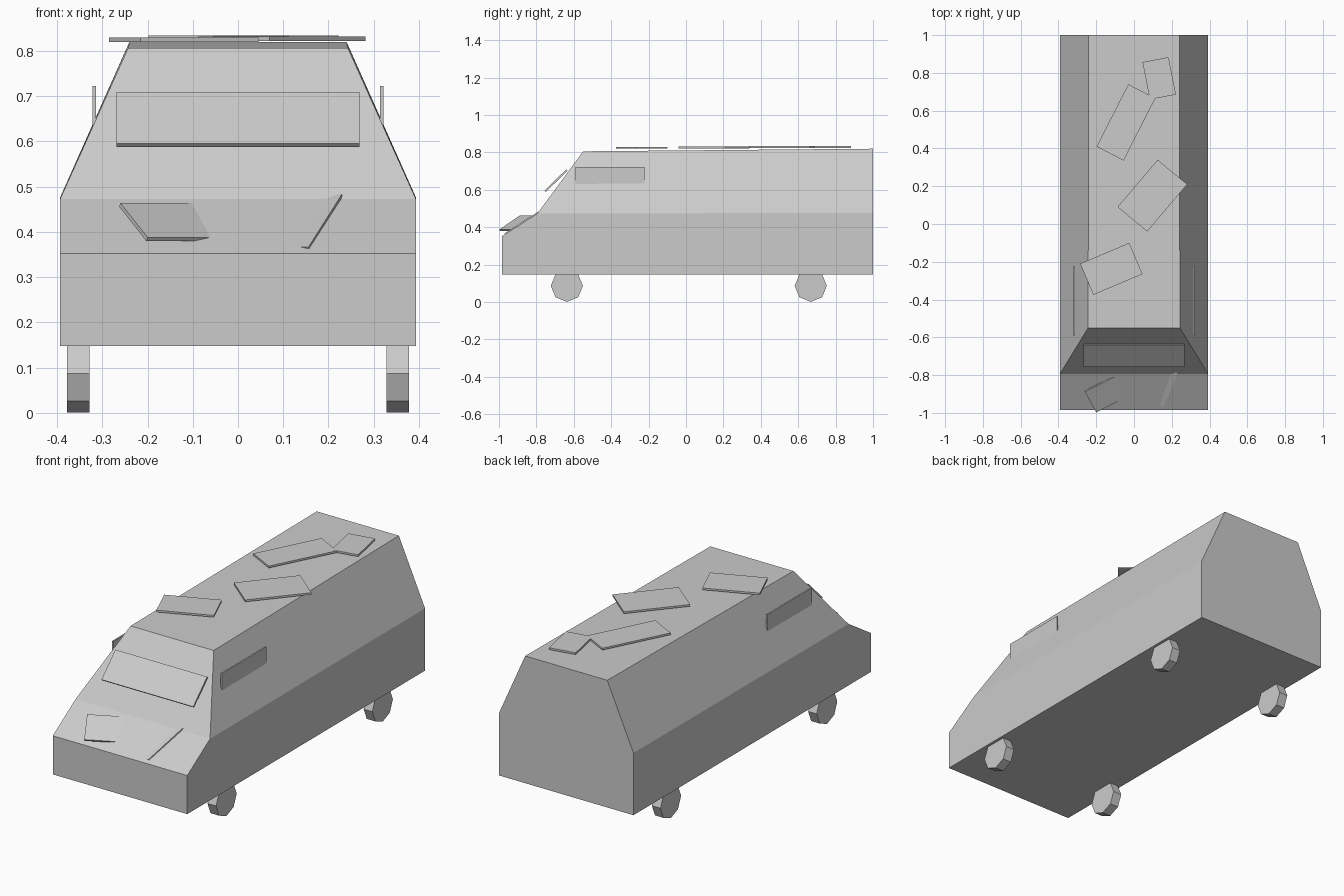
import bpy, bmesh, math
from mathutils import Vector, Matrix

if "Cube" in bpy.data.objects:
    bpy.data.objects.remove(bpy.data.objects["Cube"])

grey = bpy.data.materials.new("plain grey")
grey.diffuse_color = (0.6, 0.6, 0.6, 1)
grey.use_nodes = True
grey.node_tree.nodes["Principled BSDF"].inputs["Base Color"].default_value = grey.diffuse_color


def finish(name, bm):
    bmesh.ops.recalc_face_normals(bm, faces=bm.faces[:])
    me = bpy.data.meshes.new(name)
    bm.to_mesh(me)
    bm.free()
    me.materials.append(grey)
    ob = bpy.data.objects.new(name, me)
    bpy.context.collection.objects.link(ob)
    return ob


def plate(name, corner, u, v, t=0.01):
    """Thin slab: top corner plus two edge vectors, thickness going down."""
    c, u, v = Vector(corner), Vector(u), Vector(v)
    n = u.cross(v).normalized()
    if n.z < 0:
        n = -n
    bm = bmesh.new()
    bmesh.ops.create_cube(bm, size=1)
    for w in bm.verts:
        p = w.co + Vector((0.5, 0.5, 0.5))
        w.co = c + u * p.x + v * p.y - n * t * (1 - p.z)
    return finish(name, bm)


# van body: outline of one side, mirrored and bridged across
half = [(0.393, -0.985, 0.148), (0.393, -0.985, 0.352), (0.393, -0.795, 0.473),
        (0.243, -0.55, 0.806), (0.24, 1.0, 0.82), (0.393, 1.0, 0.477),
        (0.393, 1.0, 0.148)]
bm = bmesh.new()
R = [bm.verts.new(p) for p in half]
L = [bm.verts.new((-x, y, z)) for x, y, z in half]
for side in (R, L):
    bm.faces.new([side[i] for i in (0, 1, 2, 5, 6)])
    bm.faces.new([side[i] for i in (2, 3, 4, 5)])
for a, b in ((0, 1), (1, 2), (2, 3), (3, 4), (6, 0)):
    bm.faces.new((R[a], R[b], L[b], L[a]))
bm.faces.new((R[4], R[5], R[6], L[6], L[5], L[4]))   # back panel
finish("van_body", bm)

# octagonal wheels, one corner pointing down
for sx, sn in ((1, "right"), (-1, "left")):
    for y, yn in ((-0.637, "front"), (0.667, "rear")):
        bm = bmesh.new()
        bmesh.ops.create_cone(bm, cap_ends=True, segments=8, radius1=0.086,
                              radius2=0.086, depth=0.05)
        bm.transform(Matrix.Translation((sx * 0.353, y, 0.087))
                     @ Matrix.Rotation(math.pi / 2, 4, 'Y'))
        finish(f"wheel_{yn}_{sn}", bm)
    # upright side window plates, half sunk in the sloping side
    bm = bmesh.new()
    bmesh.ops.create_cube(bm, size=1)
    bm.transform(Matrix.Translation((sx * 0.3175, -0.407, 0.642))
                 @ Matrix.Diagonal((0.008, 0.37, 0.16, 1)))
    finish(f"side_window_{sn}", bm)

# windscreen plate standing off the slope
plate("windscreen", (-0.268, -0.757, 0.595), (0.536, 0, 0), (0, 0.116, 0.114))

# loose roof panels
roof = [((-0.285, -0.21, 0.830), (0.26, 0.11, 0), (0.07, -0.165, 0)),
        ((0.125, 0.34, 0.832), (0.157, -0.13, 0), (-0.212, -0.25, 0)),
        ((-0.03, 0.74, 0.834), (0.143, -0.074, 0), (-0.168, -0.33, 0)),
        ((0.045, 0.857, 0.8345), (0.138, 0.026, 0), (0.039, -0.198, 0))]
for i, (c, u, v) in enumerate(roof):
    plate(f"roof_panel_{i + 1}", c, u, v)

# tilted bonnet panels, inner ends sunk in the bonnet
plate("bonnet_panel_left", (-0.26, -0.888, 0.464), (0.22, 0.11, 0), (0.06, -0.11, -0.076))
plate("bonnet_panel_right", (0.23, -0.79, 0.484), (-0.185, 0.076, 0), (-0.074, -0.18, -0.117))
